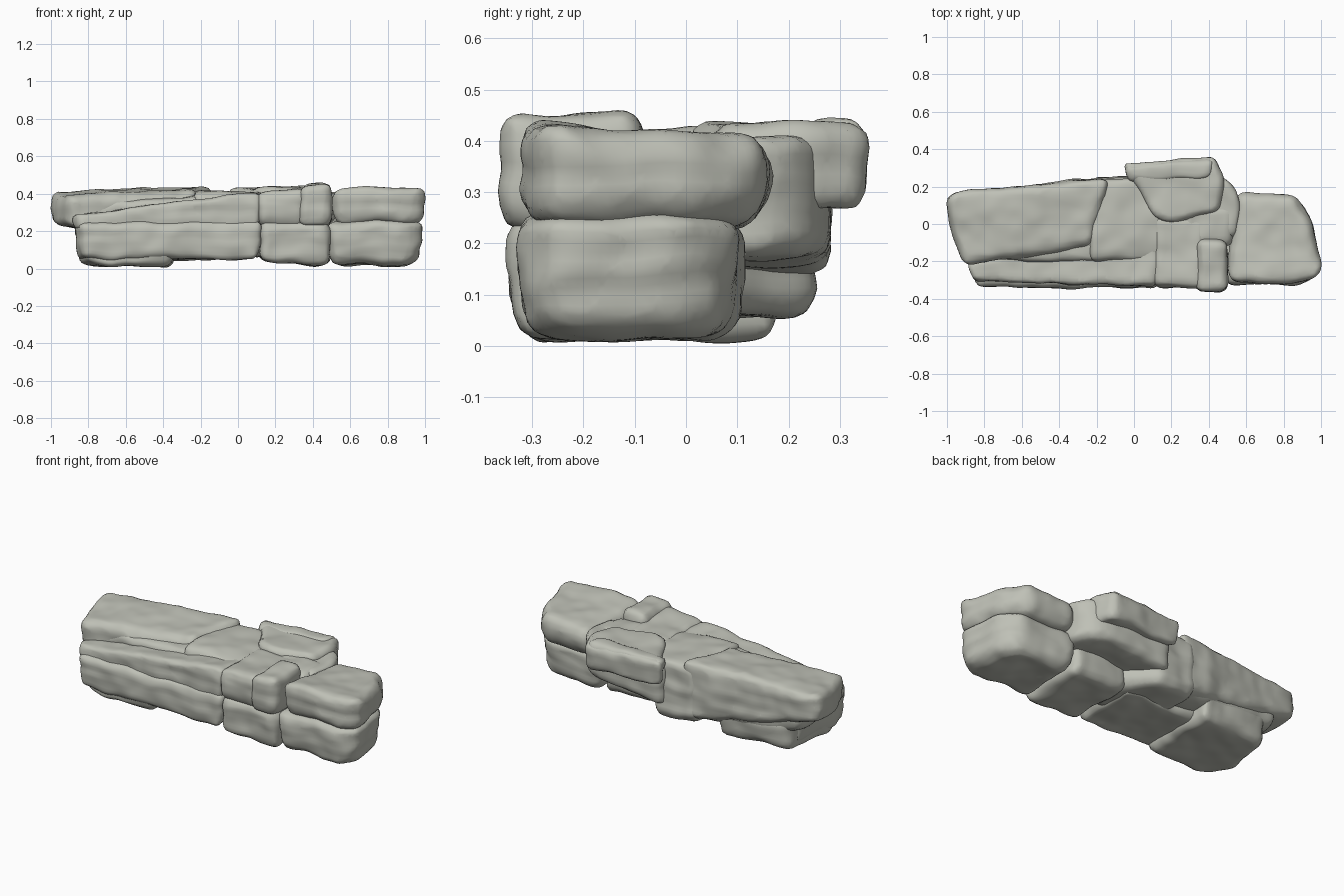
import bpy, bmesh
from mathutils import Vector, noise

cube = bpy.data.objects.get("Cube")
if cube:
    bpy.data.objects.remove(cube)

stone = bpy.data.materials.new("pale grey stone")
stone.use_nodes = True
COLOUR = (0.52, 0.53, 0.47, 1)
stone.diffuse_color = COLOUR
stone.node_tree.nodes["Principled BSDF"].inputs["Base Color"].default_value = COLOUR


def weather(co):
    """Broad chipped facets, faint horizontal strata and fine wear."""
    chips = noise.noise_vector(co * 5) * 0.014
    wear = noise.noise_vector(co * 11) * 0.007
    strata = noise.noise_vector(Vector((co.x * 2, co.y * 2, co.z * 22))) * 0.006
    strata.z = 0
    return co + chips + wear + strata


def rock(name, outline, left, right, taper=0.96, soft=0.045, lean=0.0):
    """Rounded block over an outline; left and right give (bottom, top) at its ends.
    A positive lean lowers the top towards the back, a negative one towards the front."""
    xs = [p[0] for p in outline]
    x0, x1 = min(xs), max(xs)
    centre = Vector((sum(xs), sum(p[1] for p in outline))) / len(outline)
    bm = bmesh.new()
    rings = []
    for level, scale in ((0, taper), (1, 1)):
        ring = []
        for x, y in outline:
            t = (x - x0) / (x1 - x0)
            z = left[level] * (1 - t) + right[level] * t
            z -= level * lean * (y - centre.y)
            p = centre + (Vector((x, y)) - centre) * scale
            ring.append(bm.verts.new((p.x, p.y, z)))
        rings.append(ring)
    low, high = rings
    bm.faces.new(low)
    bm.faces.new(high)
    n = len(outline)
    for i in range(n):
        j = (i + 1) % n
        bm.faces.new((low[i], low[j], high[j], high[i]))
    bmesh.ops.recalc_face_normals(bm, faces=bm.faces[:])
    bmesh.ops.bevel(bm, geom=bm.edges[:], offset=soft, segments=3,
                    profile=0.5, affect='EDGES', clamp_overlap=True)
    mesh = bpy.data.meshes.new(name)
    bm.to_mesh(mesh)
    bm.free()
    obj = bpy.data.objects.new(name, mesh)
    bpy.context.collection.objects.link(obj)

    # Even out the mesh, then wear the surface
    remesh = obj.modifiers.new("even mesh", 'REMESH')
    remesh.mode = 'VOXEL'
    remesh.voxel_size = 0.018
    bpy.context.view_layer.update()
    graph = bpy.context.evaluated_depsgraph_get()
    worn = bpy.data.meshes.new_from_object(obj.evaluated_get(graph))
    obj.modifiers.clear()
    obj.data = worn
    worn.name = name
    for v in worn.vertices:
        v.co = weather(v.co)
    worn.materials.clear()
    worn.materials.append(stone)
    worn.polygons.foreach_set("use_smooth", [True] * len(worn.polygons))
    worn.update()
    return obj


def box(x0, x1, y0, y1):
    return [(x0, y0), (x1, y0), (x1, y1), (x0, y1)]


# Long left side: overhanging slab, its deep body, front ledges and base
rock("long_upper_slab", [(-1.01, .165), (-.98, -.06), (-.91, -.23), (-.22, -.12),
                         (-.13, .255)], (.235, .405), (.07, .43), lean=-.08)
rock("long_slab_body", [(-.88, .15), (-.87, -.2), (.02, -.2), (.0, .25)],
     (.14, .35), (.06, .40), taper=.97)
rock("front_ledge_upper", [(-.91, -.21), (-.87, -.31), (.13, -.335), (.14, -.05),
                           (-.4, -.1)], (.2, .28), (.21, .41), soft=.03, lean=.05)
rock("front_ledge_lower", [(-.88, -.22), (-.84, -.34), (.13, -.34), (.13, .08),
                           (-.83, .1)], (.05, .25), (.05, .25), soft=.035)
rock("left_base", [(-.87, -.16), (-.81, -.325), (-.33, -.335), (-.33, .205), (-.8, .16)],
     (.018, .2), (.01, .2), taper=.93)

# Centre filling
rock("centre_block", [(-.24, -.2), (.2, -.2), (.17, .05), (.03, .255), (-.24, .255)],
     (.055, .415), (.06, .4))

# Middle front stack
rock("middle_front_lower", box(.11, .49, -.345, .1), (.04, .25), (.015, .25), soft=.045)
rock("middle_front_upper", box(.1, .38, -.345, .05), (.22, .41), (.22, .425),
     soft=.045, lean=.04)
rock("middle_front_cap", box(.33, .5, -.365, -.08), (.22, .45), (.22, .46),
     soft=.045, lean=-.06)
rock("middle_top_wedge", box(.26, .53, -.12, .1), (.25, .415), (.25, .41), soft=.04)

# Middle back stack
rock("middle_back_upper", [(-.07, .33), (.0, .22), (.11, .03), (.2, .0), (.46, .07),
                           (.49, .22), (.44, .37)], (.27, .43), (.265, .435), soft=.035)
rock("middle_back_lip", [(-.06, .32), (-.03, .22), (.42, .24), (.43, .365)],
     (.34, .43), (.34, .45), soft=.035)
rock("middle_back_lower", [(-.05, .0), (.2, -.08), (.55, -.08), (.57, .14), (.51, .23),
                           (.4, .285), (-.04, .285)], (.14, .38), (.18, .41), soft=.04)

# Right end stack
rock("right_upper", [(.49, -.315), (.88, -.335), (1.015, -.28), (.95, .04), (.86, .16),
                     (.54, .175)], (.23, .415), (.24, .43), soft=.06, lean=.08)
rock("right_lower", [(.46, -.325), (.9, -.335), (1.0, -.27), (.96, .0), (.87, .11),
                     (.48, .125)], (.015, .25), (.018, .26), taper=.9, soft=.06)
